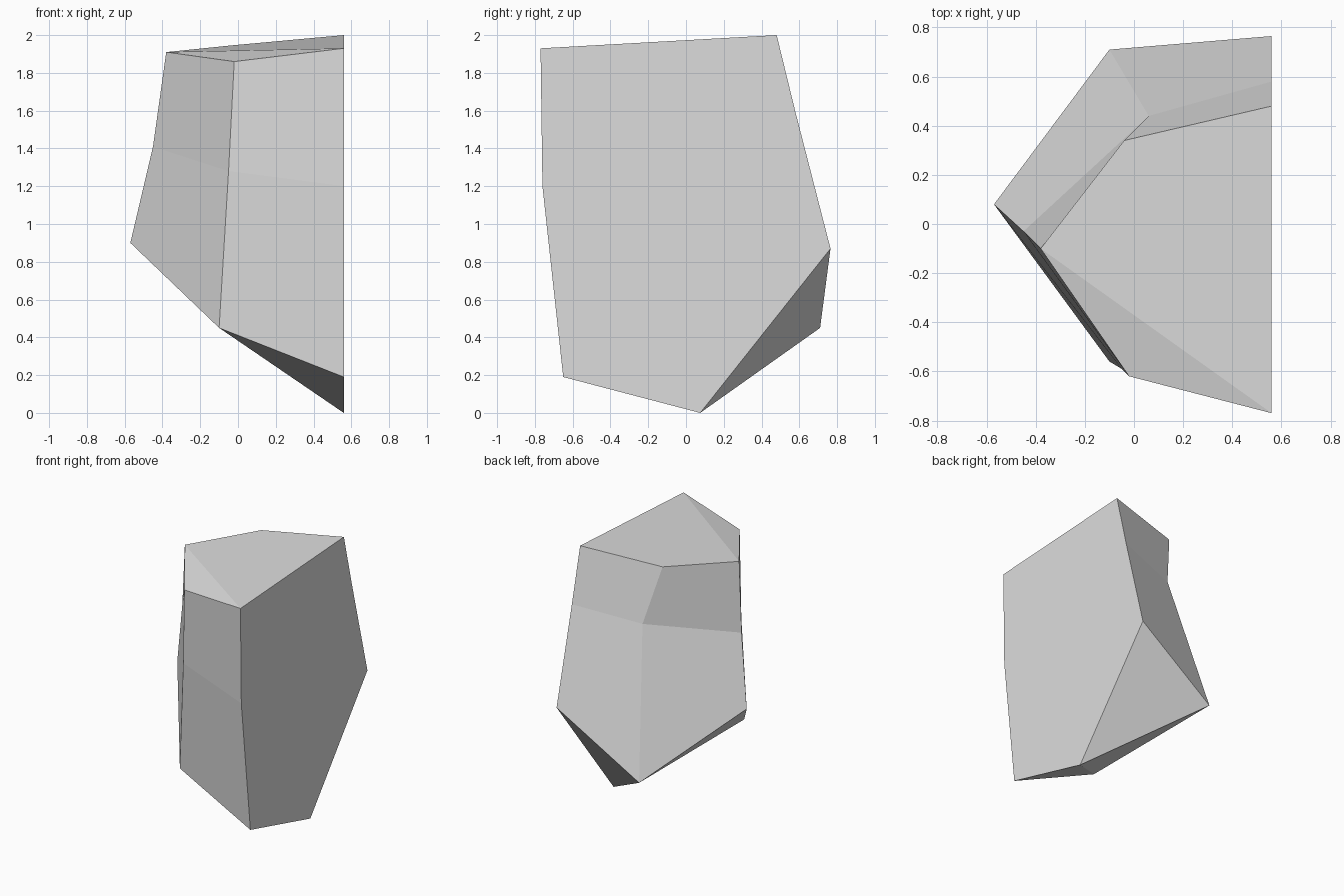
import bpy
import bmesh

cube = bpy.data.objects.get("Cube")
if cube:
    bpy.data.objects.remove(cube, do_unlink=True)

# Plain grey stone
stone = bpy.data.materials.new("grey_stone")
stone.use_nodes = True
grey = (0.72, 0.72, 0.72, 1)
stone.diffuse_color = grey
stone.node_tree.nodes["Principled BSDF"].inputs["Base Color"].default_value = grey

# Three rings, each: front flat corner, front, outer side, back, back flat corner
CUT = 0.56
top_ring = [(CUT, -0.77, 1.93), (-0.02, -0.62, 1.86), (-0.38, -0.10, 1.91),
            (-0.04, 0.34, 1.945), (CUT, 0.48, 2.0)]
mid_ring = [(CUT, -0.76, 1.2), (-0.05, -0.59, 1.28), (-0.45, -0.03, 1.41),
            (0.06, 0.44, 1.52), (CUT, 0.58, 1.59)]
low_ring = [(CUT, -0.65, 0.19), (-0.10, -0.56, 0.45), (-0.57, 0.08, 0.90),
            (-0.10, 0.71, 0.45), (CUT, 0.765, 0.87)]

bm = bmesh.new()
rings = [[bm.verts.new(p) for p in ring] for ring in (top_ring, mid_ring, low_ring)]
tip = bm.verts.new((CUT, 0.075, 0))

# Side walls, including the flat cut side
for upper, lower in zip(rings, rings[1:]):
    for i in range(5):
        j = (i + 1) % 5
        bm.faces.new((upper[i], upper[j], lower[j], lower[i]))

# Top: two gently folded facets
front, corner, side, back, rear = rings[0]
bm.faces.new((front, corner, side))
bm.faces.new((front, side, back, rear))

# Chiselled underside running to the tip
front, corner, side, back, rear = rings[2]
for a, b in ((front, corner), (corner, back), (back, rear), (rear, front)):
    bm.faces.new((a, b, tip))
bm.faces.new((corner, side, back))

bmesh.ops.recalc_face_normals(bm, faces=bm.faces)
mesh = bpy.data.meshes.new("rock")
bm.to_mesh(mesh)
bm.free()
mesh.materials.append(stone)
bpy.context.collection.objects.link(bpy.data.objects.new("rock", mesh))
